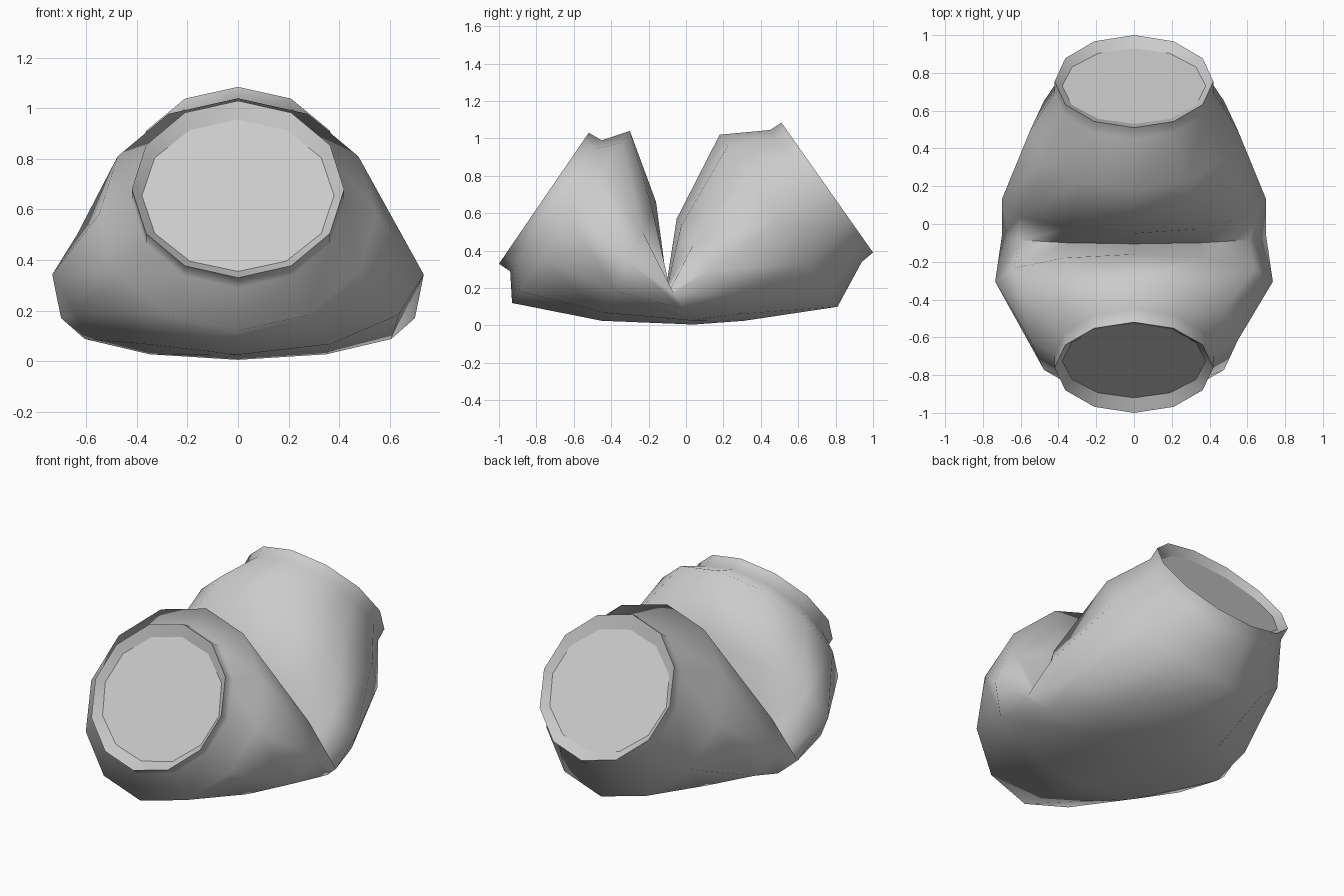
import bpy, bmesh, math
from mathutils import Vector

if "Cube" in bpy.data.objects:
    bpy.data.objects.remove(bpy.data.objects["Cube"])

SIDES = 12

# Each section of the bent tube: lower point (y, z), upper point (y, z), half width,
# and optionally the (y, z) of the widest points
SECTIONS = [
    ((-0.92, 0.355), (-0.53, 0.955), 0.38),   # front recess
    ((-1.00, 0.33), (-0.52, 1.03), 0.42),     # front rim
    ((-0.94, 0.29), (-0.45, 0.99), 0.42),     # front neck
    ((-0.93, 0.12), (-0.30, 1.04), 0.55),     # front shoulder
    ((-0.45, 0.025), (-0.16, 0.66), 0.735),   # front belly
    ((0.04, 0.005), (-0.105, 0.215), 0.70, (-0.065, 0.17)),  # pinched middle
    ((0.31, 0.025), (-0.05, 0.57), 0.70),     # rear belly
    ((0.81, 0.10), (0.18, 1.02), 0.55),       # rear shoulder
    ((0.94, 0.34), (0.45, 1.045), 0.42),      # rear neck
    ((1.00, 0.39), (0.51, 1.085), 0.42),      # rear rim
    ((0.93, 0.42), (0.53, 1.00), 0.38),       # rear recess
]


def section_ring(bm, low, high, width, middle=None):
    low, high = Vector((0, *low)), Vector((0, *high))
    centre = Vector((0, *middle)) if middle else (low + high) / 2
    ring = []
    for i in range(SIDES):
        a = 2 * math.pi * i / SIDES
        c = math.cos(a)
        up = (high - centre) * c if c > 0 else (centre - low) * c
        ring.append(bm.verts.new(centre + up + Vector((width * math.sin(a), 0, 0))))
    return ring


def finish(bm, name, smooth):
    mesh = bpy.data.meshes.new(name)
    bm.to_mesh(mesh)
    bm.free()
    obj = bpy.data.objects.new(name, mesh)
    bpy.context.collection.objects.link(obj)
    if smooth:
        bpy.ops.object.select_all(action='DESELECT')
        bpy.context.view_layer.objects.active = obj
        obj.select_set(True)
        bpy.ops.object.shade_smooth_by_angle(angle=math.radians(100))


# Smooth tube skinned over the sections
bm = bmesh.new()
rings = [section_ring(bm, *s) for s in SECTIONS]
for a, b in zip(rings, rings[1:]):
    for i in range(SIDES):
        j = (i + 1) % SIDES
        bm.faces.new((a[i], b[i], b[j], a[j]))
# Outward winding, judged from the face under the middle of the tube
bm.normal_update()
under = rings[5][SIDES // 2].link_faces[0]
if under.normal.z > 0:
    bmesh.ops.reverse_faces(bm, faces=bm.faces[:])
finish(bm, "bent_tube", True)

# Flat discs closing the recessed ends
for name, section, facing in (("front_disc", SECTIONS[0], -1), ("rear_disc", SECTIONS[-1], 1)):
    bm = bmesh.new()
    disc = bm.faces.new(section_ring(bm, *section))
    disc.normal_update()
    if disc.normal.y * facing < 0:
        disc.normal_flip()
    finish(bm, name, False)
